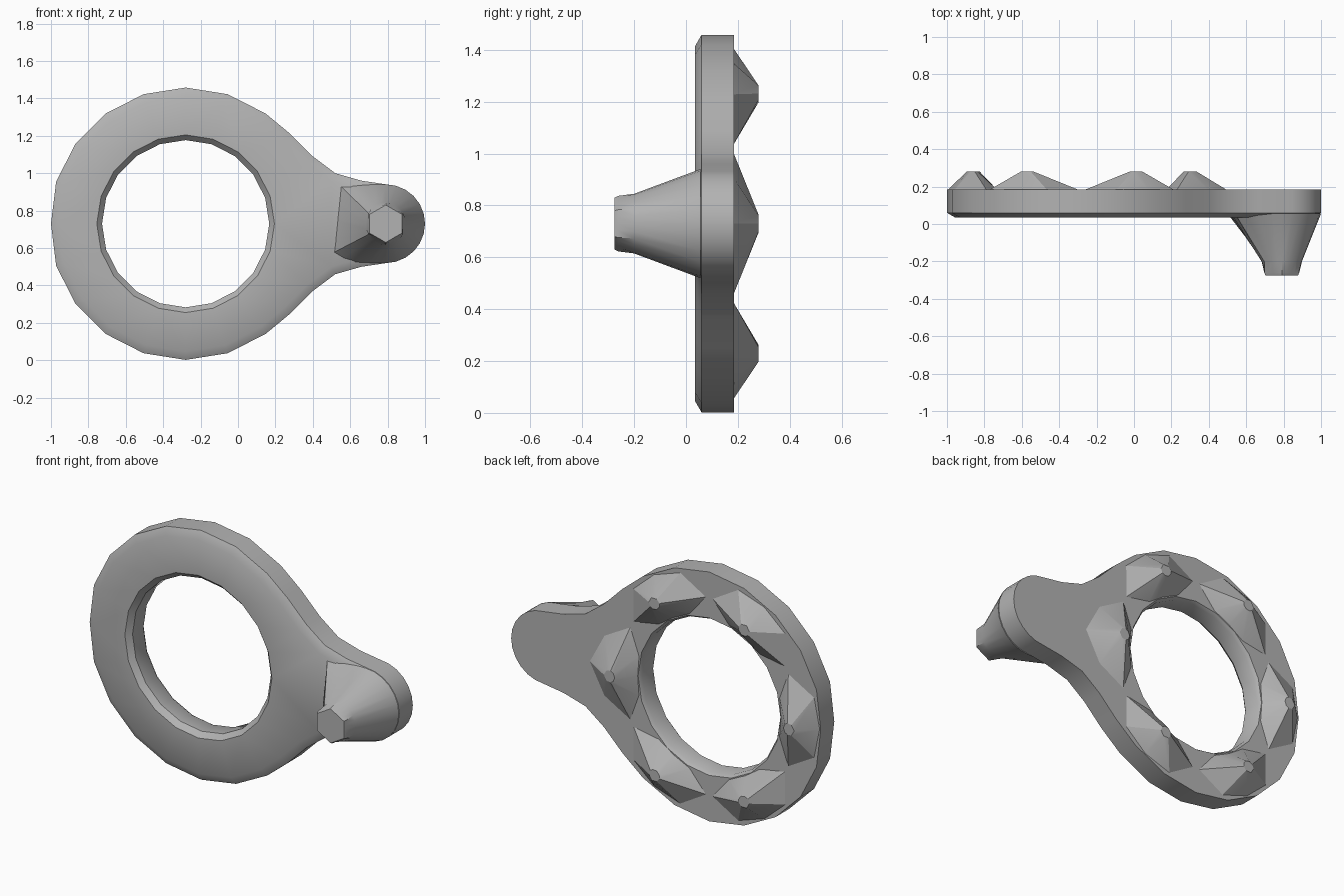
import bpy, bmesh
from math import sin, cos, radians
from mathutils import Vector

if "Cube" in bpy.data.objects:
    bpy.data.objects.remove(bpy.data.objects["Cube"])

grey = bpy.data.materials.new("plain grey")
grey.use_nodes = True
colour = (0.45, 0.45, 0.45, 1)
grey.diffuse_color = colour
grey.node_tree.nodes["Principled BSDF"].inputs["Base Color"].default_value = colour

CX, CZ = -0.28, 0.73      # ring centre
PX = 0.79                 # peg centre
BACK = 0.185


def polar(deg, r, cx=CX, rz=None):
    a = radians(deg)
    return Vector((cx + r * cos(a), CZ + (rz or r) * sin(a)))


def inset(points, amount):
    out = []
    for i, p in enumerate(points):
        t = (points[(i + 1) % len(points)] - points[i - 1]).normalized()
        out.append(p + Vector((-t.y, t.x)) * amount)
    return out


def add_loop(bm, points, y):
    return [bm.verts.new((p.x, y, p.y)) for p in points]


def bridge(bm, a, b):
    n = len(a)
    for i in range(n):
        j = (i + 1) % n
        bm.faces.new((a[i], a[j], b[j], b[i]))


def loop_edges(bm, loop):
    return [bm.edges.get((v, loop[i - 1])) for i, v in enumerate(loop)]


def finish(bm, name, angle):
    bmesh.ops.recalc_face_normals(bm, faces=bm.faces[:])
    mesh = bpy.data.meshes.new(name)
    bm.to_mesh(mesh)
    bm.free()
    mesh.materials.append(grey)
    obj = bpy.data.objects.new(name, mesh)
    bpy.context.collection.objects.link(obj)
    bpy.ops.object.select_all(action='DESELECT')
    obj.select_set(True)
    bpy.context.view_layer.objects.active = obj
    bpy.ops.object.shade_smooth_by_angle(angle=radians(angle))
    return obj


# Keyhole outline: lobe end, flared neck, then the twenty-sided ring, mirrored in z
upper = [polar(a, 0.21, PX) for a in (15, 30, 45, 60, 75)]
upper += [Vector(p) for p in ((0.66, 0.96), (0.52, 1.0), (0.4, 1.09), (0.28, 1.21))]
upper += [polar(a, 0.728) for a in range(54, 180, 18)]
lower = [Vector((p.x, 2 * CZ - p.y)) for p in reversed(upper)]
outline = [Vector((1.0, CZ))] + upper + [polar(180, 0.72)] + lower

# Ring plate with chamfered front rim and hole edges
bm = bmesh.new()
outer = [add_loop(bm, inset(outline, d), y)
         for d, y in ((0, BACK), (0, 0.06), (0.045, 0.034))]
inner = [add_loop(bm, [polar(a, r) for a in range(0, 360, 18)], y)
         for r, y in ((0.46, BACK), (0.447, 0.165), (0.447, 0.065), (0.475, 0.034))]
for loops in (outer, inner):
    for a, b in zip(loops, loops[1:]):
        bridge(bm, a, b)
for k in (0, -1):
    bmesh.ops.triangle_fill(bm, use_beauty=True, edges=loop_edges(bm, outer[k]) + loop_edges(bm, inner[k]))
finish(bm, "ring_plate", 40)

# Six faceted studs around the back of the ring
for k in range(6):
    turn = 60 * k
    reach = 0.78 if k == 0 else 0.718
    base = [polar(turn + a, r) for a, r in
            ((0, reach), (15, 0.705), (29, 0.58), (15, 0.465),
             (0, 0.458), (-15, 0.465), (-29, 0.58), (-15, 0.705))]
    tip_centre = polar(turn, 0.58)
    tip = [tip_centre + (p - tip_centre).normalized() * 0.035 for p in base]
    bm = bmesh.new()
    low, high = add_loop(bm, base, BACK - 0.005), add_loop(bm, tip, 0.28)
    bridge(bm, low, high)
    bm.faces.new(high)
    bm.faces.new(low)
    finish(bm, "back_stud_%d" % (k + 1), 20)

# Tapered peg: round towards the lobe end, squared towards the ring, hexagonal tip
foot = [polar(a, 0.21, PX) for a in range(0, 91, 15)]
foot += [Vector(p) for p in ((0.74, 0.94), (0.66, 0.94), (0.6, 0.94), (0.54, 0.94), (0.53, 0.84),
                             (0.52, 0.75), (0.51, 0.65), (0.5, 0.57), (0.55, 0.54),
                             (0.62, 0.52), (0.7, 0.52))]
foot += [polar(a, 0.21, PX) for a in range(270, 360, 15)]


def hexagon(radius):
    # twenty-four points lying on a six-sided outline, corners at top and bottom
    return [polar(a, radius * cos(radians(30)) / cos(radians((a + 30) % 60 - 30)), PX)
            for a in range(0, 360, 15)]


shoulder = [polar(a, 0.108, PX, 0.115) for a in range(0, 360, 15)]
bm = bmesh.new()
stages = [add_loop(bm, p, y) for p, y in
          ((foot, 0.055), (shoulder, -0.2), (hexagon(0.107), -0.262), (hexagon(0.1), -0.275))]
for a, b in zip(stages, stages[1:]):
    bridge(bm, a, b)
bm.faces.new(stages[0])
bm.faces.new(stages[-1])
finish(bm, "front_peg", 35)
